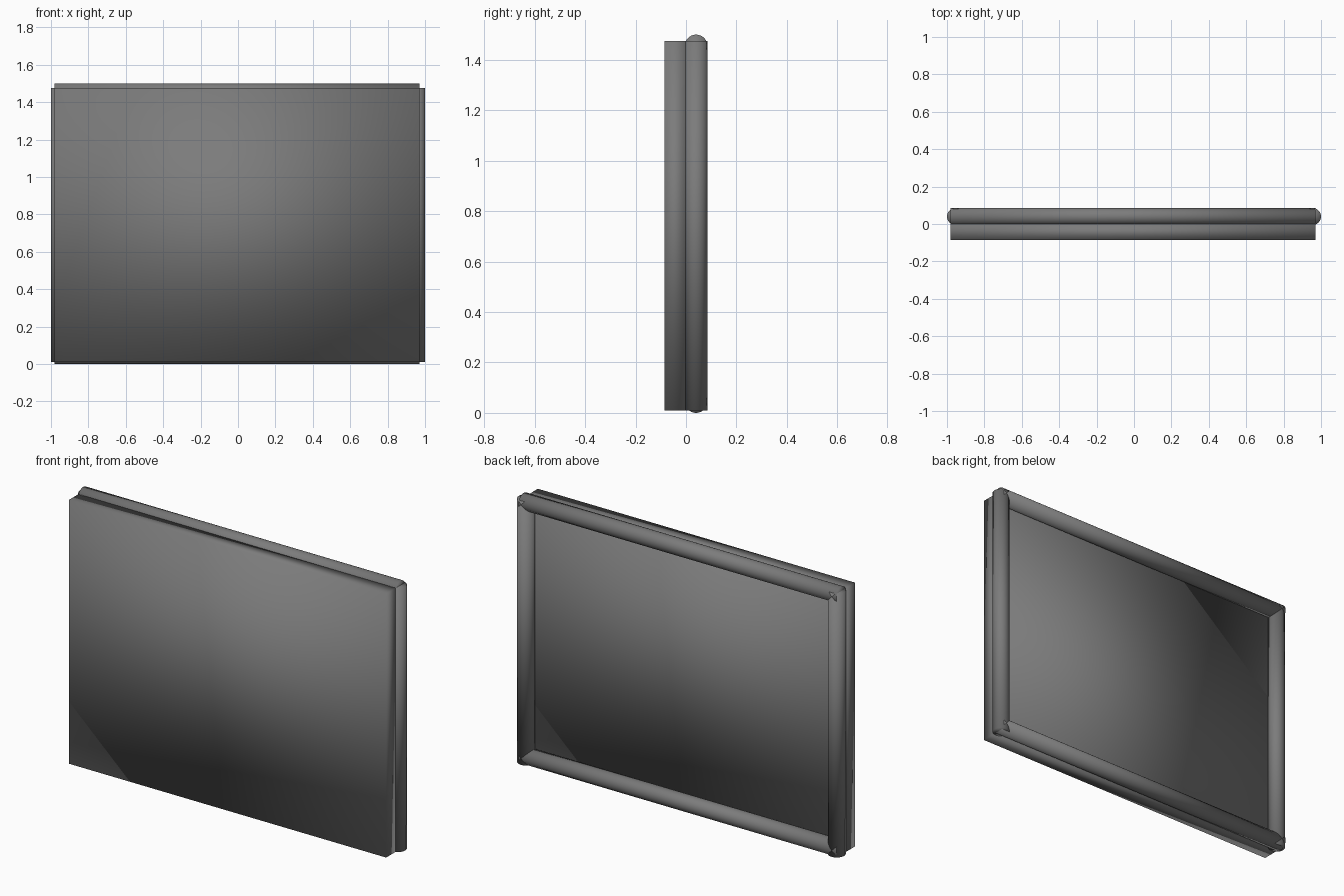
import bpy
from math import pi

cube = bpy.data.objects.get("Cube")
if cube:
    bpy.data.objects.remove(cube, do_unlink=True)

grey = bpy.data.materials.new("dark grey")
grey.use_nodes = True
colour = (0.2, 0.2, 0.2, 1)
grey.diffuse_color = colour
grey.node_tree.nodes["Principled BSDF"].inputs["Base Color"].default_value = colour

LEFT, RIGHT = -0.98, 0.97      # panel ends
BOTTOM, TOP = 0.01, 1.475
MID_X, MID_Z = (LEFT + RIGHT) / 2, (BOTTOM + TOP) / 2
RADIUS, TUBE_Y = 0.045, 0.04


def finish(name):
    obj = bpy.context.object
    obj.name = name
    bpy.ops.object.transform_apply(location=False, rotation=True, scale=True)
    obj.data.materials.append(grey)
    # soft normals run across every edge, caps included
    bpy.ops.object.shade_smooth()
    return obj


def tube(name, location, length, rotation=(0, 0, 0)):
    bpy.ops.mesh.primitive_cylinder_add(vertices=32, radius=RADIUS, depth=length,
                                        location=location, rotation=rotation)
    return finish(name)


# Flat panel
FRONT, BACK = -0.085, 0.0
bpy.ops.mesh.primitive_cube_add(size=1, location=(MID_X, (FRONT + BACK) / 2, MID_Z))
bpy.context.object.scale = (RIGHT - LEFT, BACK - FRONT, TOP - BOTTOM)
finish("panel")

# Round frame on the back of the panel
for name, x in (("left_frame_tube", 1 - RADIUS), ("right_frame_tube", RADIUS - 1)):
    tube(name, (x, TUBE_Y, MID_Z), TOP - BOTTOM)
for name, z in (("top_frame_tube", 1.5 - RADIUS), ("bottom_frame_tube", RADIUS)):
    tube(name, (MID_X, TUBE_Y, z), RIGHT - LEFT, (0, pi / 2, 0))
